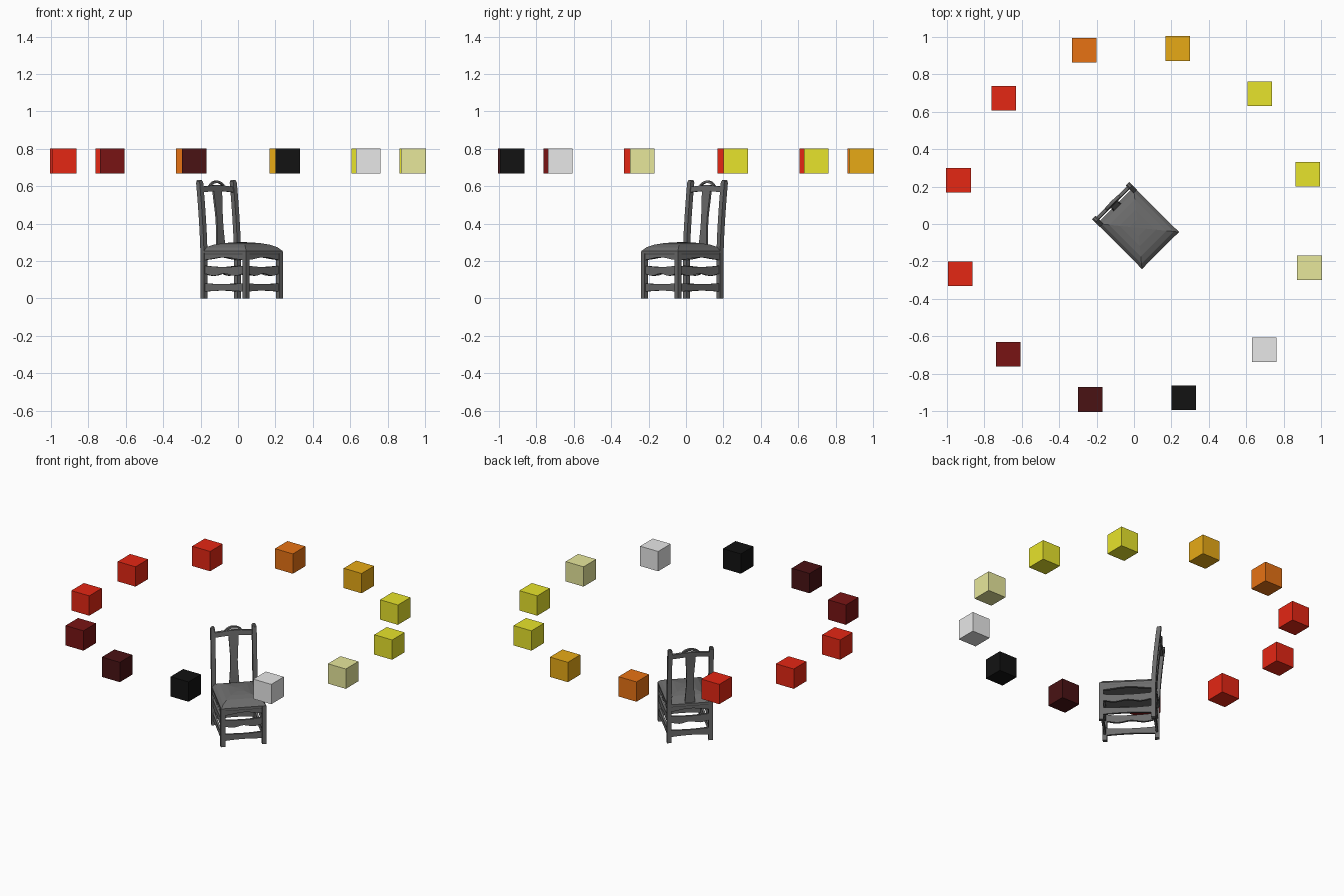
import bpy, bmesh
from math import radians, sin, cos, pi
from mathutils import Vector

old = bpy.data.objects.get("Cube")
if old:
    bpy.data.objects.remove(old, do_unlink=True)


def material(name, rgb):
    m = bpy.data.materials.new(name)
    m.use_nodes = True
    m.diffuse_color = (*rgb, 1)
    m.node_tree.nodes["Principled BSDF"].inputs["Base Color"].default_value = (*rgb, 1)
    return m


red = material("red", (0.78, 0.02, 0.007))
orange = material("orange", (0.8, 0.17, 0.007))
amber = material("amber", (0.8, 0.4, 0.008))
yellow = material("yellow", (0.8, 0.77, 0.025))
pale = material("pale yellow", (0.8, 0.8, 0.33))
silver = material("light grey", (0.8, 0.8, 0.8))
black = material("black", (0.006, 0.006, 0.006))
dark = material("dark maroon", (0.068, 0.006, 0.007))
maroon = material("maroon", (0.19, 0.007, 0.007))
grey = material("chair grey", (0.15, 0.15, 0.15))


def finish(name, bm, mat, turn=0.0):
    bmesh.ops.recalc_face_normals(bm, faces=bm.faces)
    me = bpy.data.meshes.new(name)
    bm.to_mesh(me)
    bm.free()
    me.materials.append(mat)
    ob = bpy.data.objects.new(name, me)
    ob.rotation_euler.z = turn
    bpy.context.collection.objects.link(ob)
    return ob


def loft(name, rings):
    """Skin a chair part over a list of four-cornered rings."""
    bm = bmesh.new()
    rows = [[bm.verts.new(p) for p in ring] for ring in rings]
    for a, b in zip(rows, rows[1:]):
        for i in range(4):
            j = (i + 1) % 4
            bm.faces.new((a[i], a[j], b[j], b[i]))
    bm.faces.new(rows[0])
    bm.faces.new(rows[-1])
    return finish(name, bm, grey, radians(45))


def back_y(z):
    """Depth of the back frame: upright to the seat, then curving rearward."""
    t = max(0, (z - 0.22) / 0.4)
    return 0.13 + 0.033 * t ** 1.5


def upright(name, x, half_w, half_d, heights, y_at, width=lambda z: 1):
    loft(name, [[(x + sx * half_w * width(z), y_at(z) + sy * half_d, z)
                 for sx, sy in ((-1, -1), (1, -1), (1, 1), (-1, 1))] for z in heights])


def board(name, a, b, lo, hi, half_t, n=12, lean=False):
    """Board from plan point a to b with shaped lower and upper edges."""
    a, b = Vector(a), Vector(b)
    side = Vector((-(b - a).y, (b - a).x)).normalized() * half_t
    rings = []
    for i in range(n + 1):
        t = i / n
        p = a.lerp(b, t)
        ring = []
        for s, z in ((-1, lo(t)), (1, lo(t)), (1, hi(t)), (-1, hi(t))):
            q = p + s * side
            ring.append((q.x, q.y + (back_y(z) if lean else 0), z))
        rings.append(ring)
    loft(name, rings)


# Legs and back posts
X, FRONT, BACK = 0.127, -0.187, 0.13
for side, x in (("left", X), ("right", -X)):
    upright("front_leg_" + side, x, 0.0135, 0.0135, (0, 0.25), lambda z: FRONT)
    heights = [0, 0.22] + [0.22 + 0.05 * i for i in range(1, 9)]
    upright("back_post_" + side, x, 0.0135, 0.0135, heights, back_y)
    upright("post_tip_" + side, x, 0.012, 0.012, (0.62, 0.626, 0.632), back_y,
            lambda z: 1 if z < 0.63 else 0.5)

# Apron and two tiers of stretchers on all four sides
corners = {"front": ((-X, FRONT), (X, FRONT)), "back": ((X, BACK), (-X, BACK)),
           "left": ((X, FRONT), (X, BACK)), "right": ((-X, BACK), (-X, FRONT))}
for side, (a, b) in corners.items():
    board("apron_" + side, a, b, lambda t: 0.206 + 0.014 * sin(pi * t) ** 2,
          lambda t: 0.255, 0.009)
    board("upper_stretcher_" + side, a, b,
          lambda t: 0.127 + 0.006 * cos(4 * pi * t),
          lambda t: 0.176 - 0.008 * sin(pi * t), 0.007)
    board("lower_stretcher_" + side, a, b,
          lambda t: 0.036 + 0.006 * sin(pi * t),
          lambda t: 0.082 - 0.006 * sin(pi * t), 0.007)

# Domed seat cushion
rings = []
mid = (FRONT + BACK) / 2
for s, z in ((0.95, 0.225), (1, 0.24), (1, 0.254), (0.88, 0.273), (0.7, 0.287),
             (0.45, 0.296), (0.2, 0.3), (0.02, 0.301)):
    rings.append([(sx * 0.138 * s, mid + sy * 0.17 * s, z)
                  for sx, sy in ((-1, -1), (1, -1), (1, 1), (-1, 1))])
loft("seat", rings)

# Back: splat, top rail and pierced crest
upright("splat", 0, 0.03, 0.006, [0.24 + 0.0345 * i for i in range(11)], back_y,
        lambda z: 0.88 + 0.14 * cos((z - 0.24) * 2 * pi / 0.345))
board("top_rail", (-X, 0), (X, 0), lambda t: 0.566 + 0.008 * sin(pi * t),
      lambda t: 0.598 + 0.008 * sin(pi * t) ** 2, 0.009, lean=True)
board("crest", (-0.052, 0), (0.052, 0), lambda t: 0.596 + 0.022 * sin(pi * t) ** 0.7,
      lambda t: 0.606 + 0.024 * sin(pi * t) ** 0.7, 0.008, lean=True)

# Ring of floating colour cubes
ring = [yellow, yellow, amber, orange, red, red, red, maroon, dark, black, silver, pale]
for i, mat in enumerate(ring):
    ang = radians(16 + 30 * i)
    bm = bmesh.new()
    bmesh.ops.create_cube(bm, size=0.132)
    ob = finish("cube_%02d" % (i + 1), bm, mat)
    ob.location = (0.967 * cos(ang), 0.967 * sin(ang), 0.735)
